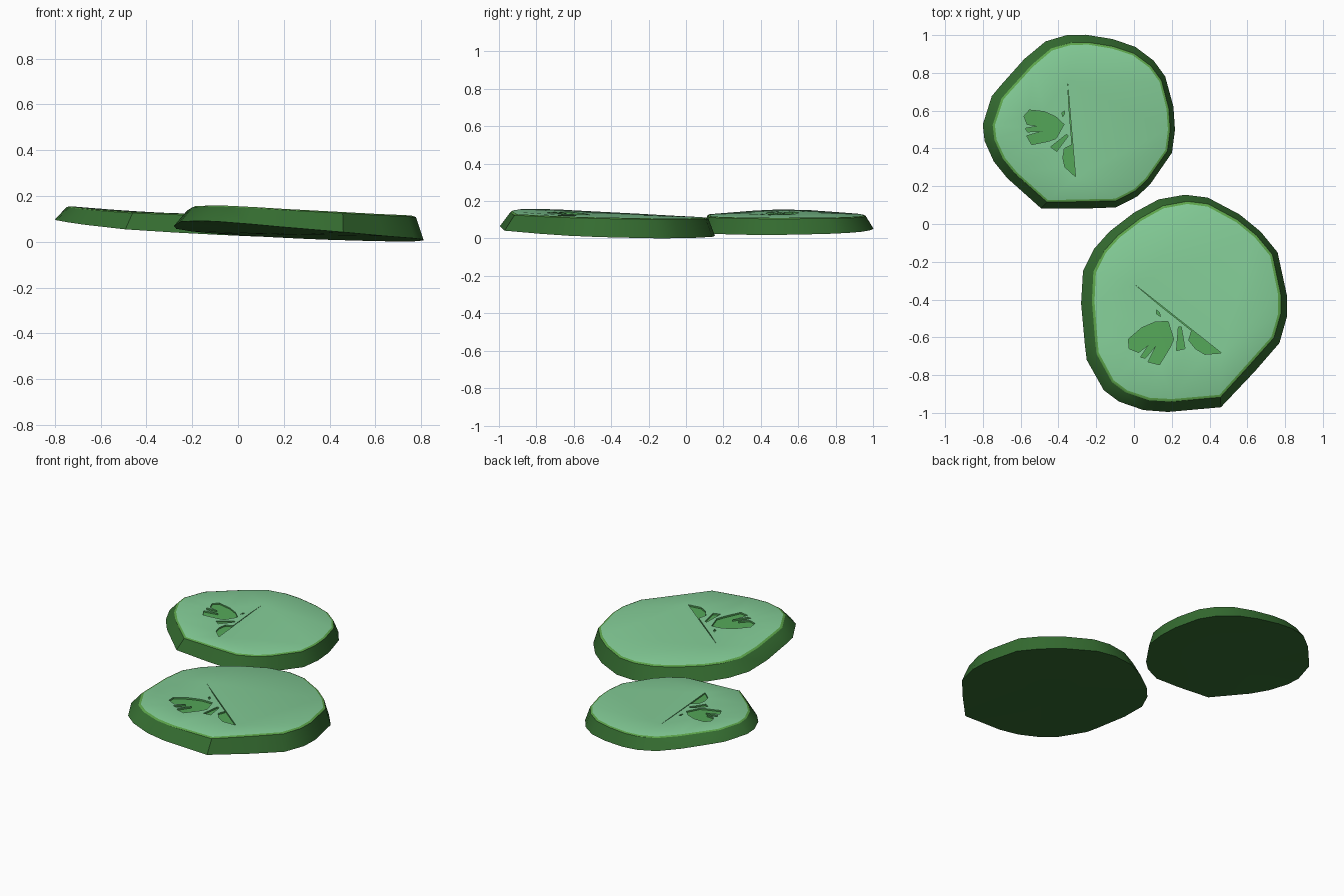
import bpy, bmesh, math
from mathutils import Vector, Matrix

if "Cube" in bpy.data.objects:
    bpy.data.objects.remove(bpy.data.objects["Cube"])

CENTER = Vector((0.27, -0.42))

# Slice outline (widest, lower edge) in top view
OUTLINE = [(.27, .155), (.39, .14), (.56, .05), (.67, -.04), (.76, -.15), (.81, -.38),
           (.81, -.49), (.77, -.63), (.64, -.78), (.46, -.97), (.18, -.995), (.05, -.985),
           (-.08, -.94), (-.16, -.88), (-.25, -.72), (-.26, -.64), (-.28, -.42),
           (-.27, -.25), (-.21, -.13), (-.13, -.04), (0, .06), (.13, .13)]

# Seed hollows cut into the flesh: fan with two notches, sliver, slit, speck
SEEDS = [
    [(-.03, -.61), (.04, -.55), (.11, -.52), (.18, -.515), (.21, -.61), (.19, -.655),
     (.135, -.745), (.075, -.73), (.12, -.64), (.06, -.71), (.035, -.705),
     (.077, -.64), (.025, -.68), (-.025, -.66)],
    [(.235, -.545), (.25, -.545), (.27, -.66), (.225, -.67)],
    [(0, -.317), (.463, -.683), (.375, -.69), (.325, -.66), (.29, -.615),
     (.305, -.565), (.125, -.422)],
    [(.12, -.455), (.135, -.47), (.14, -.49), (.12, -.475)],
]


def material(name, rgb):
    m = bpy.data.materials.new(name)
    m.diffuse_color = (*rgb, 1)
    m.use_nodes = True
    m.node_tree.nodes["Principled BSDF"].inputs["Base Color"].default_value = m.diffuse_color
    return m


MATS = [material("skin", (.035, .15, .03)), material("rind", (.11, .38, .07)),
        material("flesh", (.23, .61, .31)), material("seed_hollow", (.09, .39, .1))]


def bump(p):
    # The slice curls up toward one side
    u = (p - CENTER).dot(Vector((-.77, -.64)))
    return .07 * max(0, u) ** 2


def bottom_z(p):
    d = p - CENTER
    return .031 - .045 * d.x - .03 * d.y + bump(p)


def top_z(p):
    d = p - CENTER
    return .122 - .02 * d.x - .02 * d.y + bump(p)


def inset(points, amount, shift=(0, 0)):
    out = []
    for p in points:
        d = p - CENTER
        out.append(CENTER + d * (1 - amount / d.length) + Vector(shift))
    return out


def make_slice(name, matrix):
    bm = bmesh.new()

    def loop(points, zfunc, dz=0):
        return [bm.verts.new((p.x, p.y, zfunc(p) + dz)) for p in points]

    def bridge(a, b, mat):
        n = len(a)
        for i in range(n):
            j = (i + 1) % n
            bm.faces.new((a[i], a[j], b[j], b[i])).material_index = mat

    def fill(loops, mat):
        edges = []
        for vs in loops:
            for i, v in enumerate(vs):
                w = vs[(i + 1) % len(vs)]
                edges.append(bm.edges.get((v, w)) or bm.edges.new((v, w)))
        made = bmesh.ops.triangle_fill(bm, edges=edges, use_beauty=True,
                                       use_dissolve=False, normal=(0, 0, 1))
        for g in made["geom"]:
            if isinstance(g, bmesh.types.BMFace):
                g.material_index = mat

    # Skin wall, narrow rind ring, flat underside
    outer = [Vector(p) for p in OUTLINE]
    top = inset(outer, .045, (.012, .01))
    base = loop(outer, bottom_z)
    shoulder = loop(top, top_z, -.006)
    rim = loop(inset(top, .014), top_z)
    bridge(base, shoulder, 0)
    bridge(shoulder, rim, 1)
    hub = bm.verts.new((CENTER.x, CENTER.y, bottom_z(CENTER)))
    for i, v in enumerate(base):
        bm.faces.new((v, base[i - 1], hub)).material_index = 0

    # Flesh with sunken seed hollows
    holes = []
    for pts in SEEDS:
        pts = [Vector(p) for p in pts]
        upper, lower = loop(pts, top_z), loop(pts, top_z, -.01)
        bridge(upper, lower, 3)
        fill([lower], 3)
        holes.append(upper)
    fill([rim] + holes, 2)

    bmesh.ops.recalc_face_normals(bm, faces=bm.faces[:])
    bm.transform(matrix)
    me = bpy.data.meshes.new(name)
    bm.to_mesh(me)
    bm.free()
    for m in MATS:
        me.materials.append(m)
    ob = bpy.data.objects.new(name, me)
    bpy.context.collection.objects.link(ob)
    bpy.ops.object.select_all(action='DESELECT')
    ob.select_set(True)
    bpy.context.view_layer.objects.active = ob
    bpy.ops.object.shade_smooth_by_angle(angle=math.radians(30))


# Large front slice, and a smaller turned copy behind it
make_slice("front_slice", Matrix.Identity(4))
make_slice("back_slice",
           Matrix.Translation((-.352, .757, .018))
           @ Matrix.Rotation(math.radians(-46.9), 4, 'Z')
           @ Matrix.Scale(.862, 4)
           @ Matrix.Translation((0, .317, 0)))
